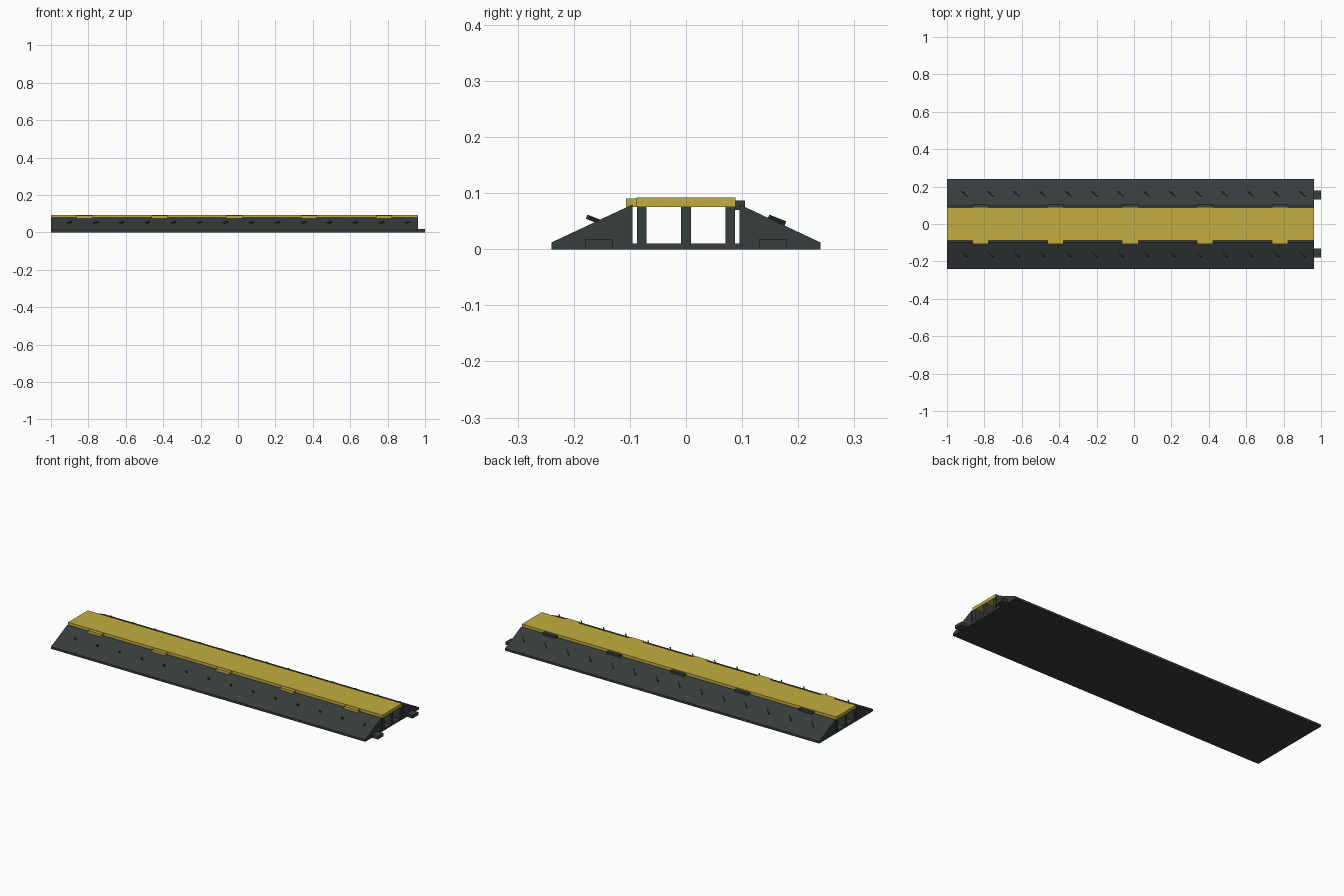
import bpy
import bmesh
from math import radians
from mathutils import Matrix, Vector

if "Cube" in bpy.data.objects:
    bpy.data.objects.remove(bpy.data.objects["Cube"], do_unlink=True)

X0, X1 = -1.0, 0.963


def material(name, color):
    mat = bpy.data.materials.new(name)
    mat.use_nodes = True
    mat.diffuse_color = color
    mat.node_tree.nodes["Principled BSDF"].inputs["Base Color"].default_value = color
    return mat


rubber = material("dark grey rubber", (0.038, 0.047, 0.047, 1))
yellow = material("safety yellow", (0.54, 0.42, 0.05, 1))


def finish(name, bm, mat):
    bmesh.ops.recalc_face_normals(bm, faces=bm.faces[:])
    mesh = bpy.data.meshes.new(name)
    bm.to_mesh(mesh)
    bm.free()
    mesh.materials.append(mat)
    obj = bpy.data.objects.new(name, mesh)
    bpy.context.collection.objects.link(obj)
    return obj


def box(name, mat, xs, ys, zs):
    bm = bmesh.new()
    lo, hi = Vector((xs[0], ys[0], zs[0])), Vector((xs[1], ys[1], zs[1]))
    bmesh.ops.create_cube(bm, size=1, matrix=Matrix.Translation((lo + hi) / 2)
                          @ Matrix.Diagonal((hi - lo).to_4d()))
    return finish(name, bm, mat)


def extrude_profile(name, mat, points):
    """Sweep a y-z outline along the length of the ramp."""
    bm = bmesh.new()
    face = bm.faces.new([bm.verts.new((X0, y, z)) for y, z in points])
    swept = bmesh.ops.extrude_face_region(bm, geom=[face], use_keep_orig=True)
    verts = [v for v in swept["geom"] if isinstance(v, bmesh.types.BMVert)]
    bmesh.ops.translate(bm, verts=verts, vec=(X1 - X0, 0, 0))
    return finish(name, bm, mat)


# Base with sloped sides and a flat cable channel floor
half = [(0.24, 0), (0.24, 0.012), (0.095, 0.08), (0.095, 0.01)]
mirrored = [(-y, z) for y, z in reversed(half)]
extrude_profile("ramp_base", rubber, half + mirrored)

# Walls that divide the cable channels
for label, y in (("front", -0.079), ("middle", 0), ("back", 0.079)):
    box(label + "_channel_wall", rubber, (X0, X1), (y - 0.0085, y + 0.0085), (0.005, 0.076))

# Lid with front lift tabs, and hinge blocks at the back
box("lid", yellow, (X0, X1), (-0.088, 0.088), (0.075, 0.092))
for i in range(5):
    x = -0.82 + 0.4 * i
    span = (x - 0.043, x + 0.043)
    box(f"lid_tab_{i + 1}", yellow, span, (-0.107, -0.087), (0.075, 0.09))
    box(f"hinge_block_{i + 1}", rubber, span, (0.087, 0.105), (0.07, 0.087))

# Connector tongues on the left end
for label, side in (("front", -1), ("back", 1)):
    y = 0.155 * side
    box(label + "_connector", rubber, (0.92, 1.0), (y - 0.025, y + 0.025), (0, 0.018))

# Diagonal grip bars on both slopes
for label, y in (("front", -0.162), ("back", 0.162)):
    bm = bmesh.new()
    for i in range(14):
        place = (Matrix.Translation((-0.905 + 0.139 * i, y, 0.052))
                 @ Matrix.Rotation(radians(-22), 4, "X")
                 @ Matrix.Rotation(radians(45), 4, "Z"))
        bmesh.ops.create_cube(bm, size=1, matrix=place @ Matrix.Diagonal((0.006, 0.04, 0.008, 1)))
    finish(label + "_grip_bars", bm, rubber)
